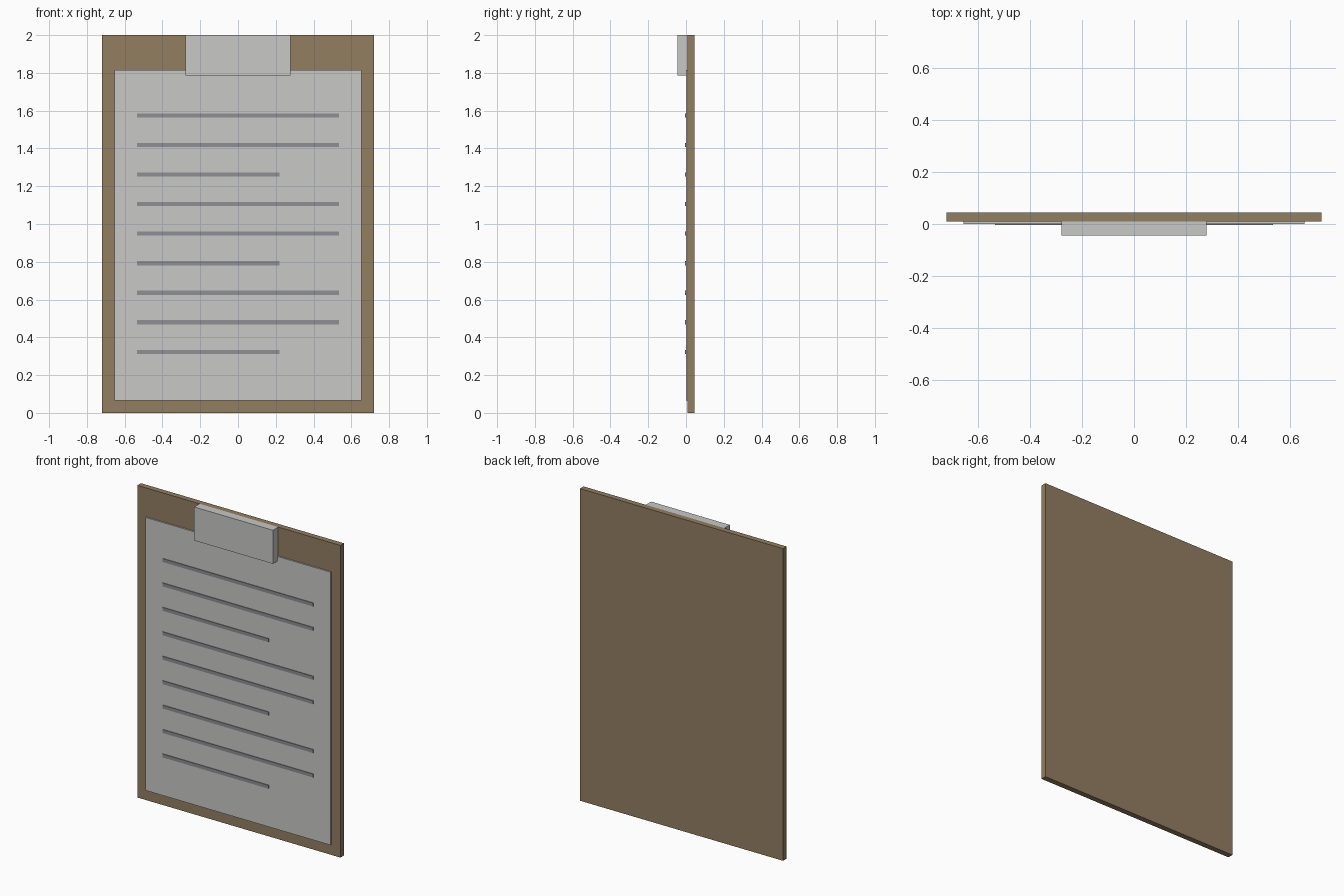
import bpy

if "Cube" in bpy.data.objects:
    bpy.data.objects.remove(bpy.data.objects["Cube"])


def material(name, rgb):
    m = bpy.data.materials.new(name)
    m.diffuse_color = (*rgb, 1.0)
    m.use_nodes = True
    m.node_tree.nodes["Principled BSDF"].inputs["Base Color"].default_value = m.diffuse_color
    return m


def box(name, lo, hi, mat):
    """Box spanning two opposite corners."""
    bpy.ops.mesh.primitive_cube_add(size=1, location=[(a + b) / 2 for a, b in zip(lo, hi)])
    ob = bpy.context.object
    ob.name = name
    ob.scale = [b - a for a, b in zip(lo, hi)]
    bpy.ops.object.transform_apply(location=False, rotation=False, scale=True)
    ob.data.materials.append(mat)
    return ob


brown = material("brown_board", (0.29, 0.21, 0.12))
white = material("light_grey", (0.58, 0.58, 0.57))
grey = material("grey_ink", (0.275, 0.275, 0.30))

# Backing board, paper sheet and clip
box("board", (-0.72, 0.009, 0.0), (0.72, 0.045, 2.0), brown)
box("paper", (-0.655, 0.0, 0.066), (0.655, 0.009, 1.815), white)
box("clip", (-0.279, -0.045, 1.785), (0.279, 0.009, 2.0), white)

# Written lines: every third one is short
for i in range(9):
    z = 1.575 - i * 0.1565
    right = 0.22 if i % 3 == 2 else 0.534
    box(f"text_line_{i + 1}", (-0.534, -0.004, z - 0.011), (right, 0.0, z + 0.011), grey)
